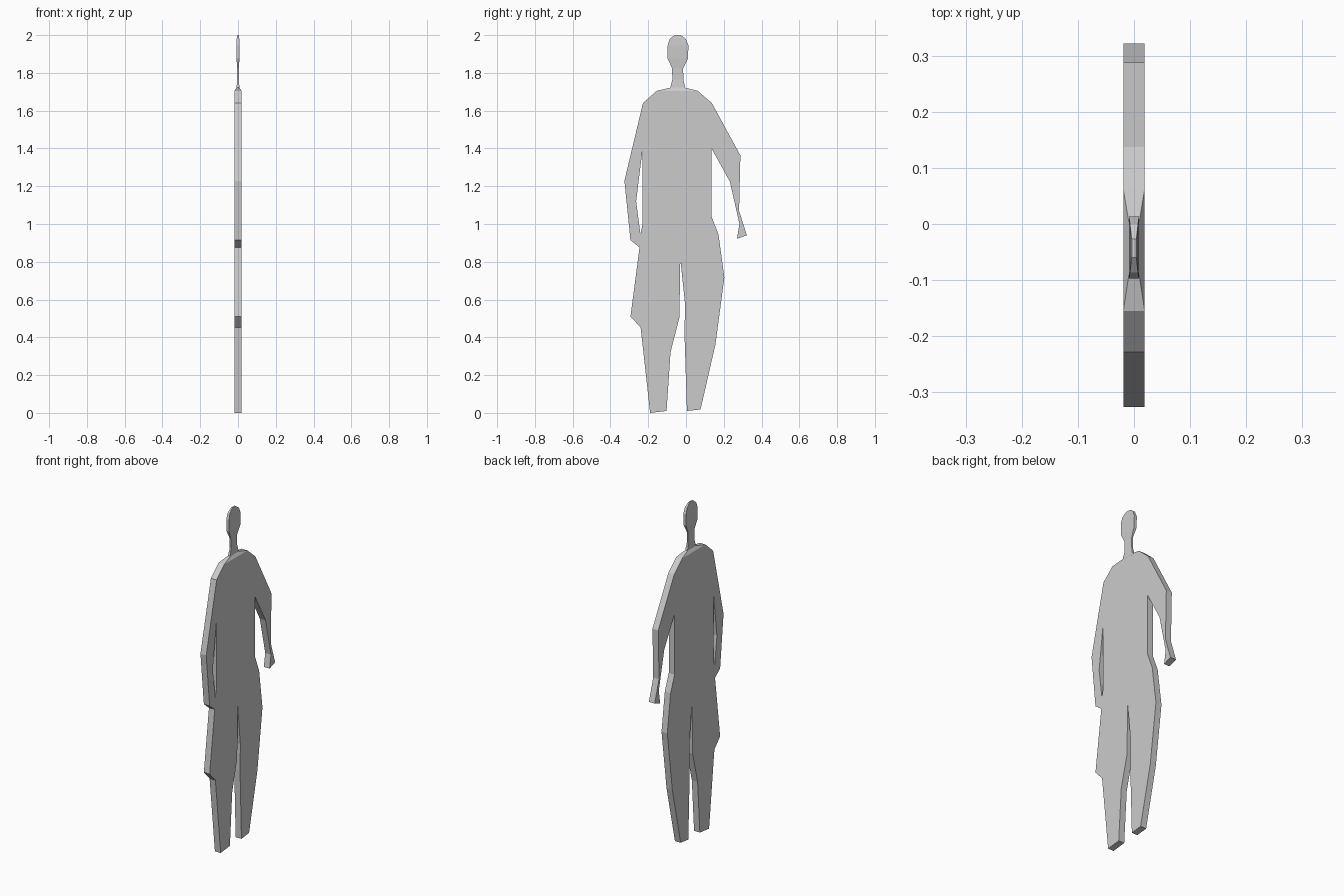
import bpy, bmesh
from math import pi

HALF = 0.019  # half thickness of the flat figure

# Body silhouette as (y, z), clockwise from the collar
outline = [
    (-0.155, 1.705), (0.062, 1.705), (0.137, 1.64),                 # collar, shoulder
    (0.288, 1.363), (0.281, 1.07), (0.322, 0.94), (0.27, 0.922),    # bent arm and hand
    (0.283, 1.0), (0.232, 1.225), (0.135, 1.40),                    # inner arm
    (0.135, 1.04), (0.172, 0.945), (0.203, 0.717),                  # waist and hip
    (0.156, 0.363), (0.077, 0.018), (0.005, 0.01),                  # leg
    (-0.008, 0.42), (-0.005, 0.575), (-0.03, 0.815),                # crotch
    (-0.035, 0.505), (-0.082, 0.32), (-0.103, 0.01), (-0.19, 0.0),  # other leg
    (-0.24, 0.452), (-0.294, 0.51), (-0.246, 0.876),
    (-0.294, 0.915), (-0.326, 1.228), (-0.228, 1.64),               # straight arm
]
# Gap between the straight arm and the torso
arm_gap = [(-0.23, 1.395), (-0.264, 1.12), (-0.241, 0.945), (-0.23, 1.0)]

curve = bpy.data.curves.new("body", 'CURVE')
curve.dimensions = '2D'
curve.fill_mode = 'BOTH'
curve.extrude = HALF
for pts in (outline, arm_gap):
    s = curve.splines.new('POLY')
    s.points.add(len(pts) - 1)
    for p, (y, z) in zip(s.points, pts):
        p.co = (y, z, 0, 1)
    s.use_cyclic_u = True
    s.use_smooth = False
body = bpy.data.objects.new("body", curve)
bpy.context.collection.objects.link(body)
body.rotation_euler = (pi / 2, 0, pi / 2)
bpy.context.view_layer.objects.active = body
body.select_set(True)
bpy.ops.object.convert(target='MESH')

# Neck and head: rectangular rings (z, y min, y max, half thickness)
rings = [
    (1.705, -0.155, 0.062, HALF), (1.722, -0.083, -0.004, 0.008),
    (1.765, -0.072, -0.014, 0.004), (1.825, -0.074, -0.015, 0.004),
    (1.875, -0.097, 0.01, 0.008), (1.945, -0.097, 0.013, 0.009),
    (1.98, -0.086, -0.001, 0.007), (1.994, -0.068, -0.02, 0.005),
    (2.0, -0.06, -0.027, 0.004),
]
bm = bmesh.new()
loops = [[bm.verts.new((x, y, z)) for x, y in ((-h, a), (h, a), (h, b), (-h, b))]
         for z, a, b, h in rings]
for lo, hi in zip(loops, loops[1:]):
    for i in range(4):
        j = (i + 1) % 4
        bm.faces.new((lo[i], lo[j], hi[j], hi[i]))
bm.faces.new(loops[-1])
mesh = bpy.data.meshes.new("head_and_neck")
bm.to_mesh(mesh)
bm.free()
bpy.context.collection.objects.link(bpy.data.objects.new("head_and_neck", mesh))
